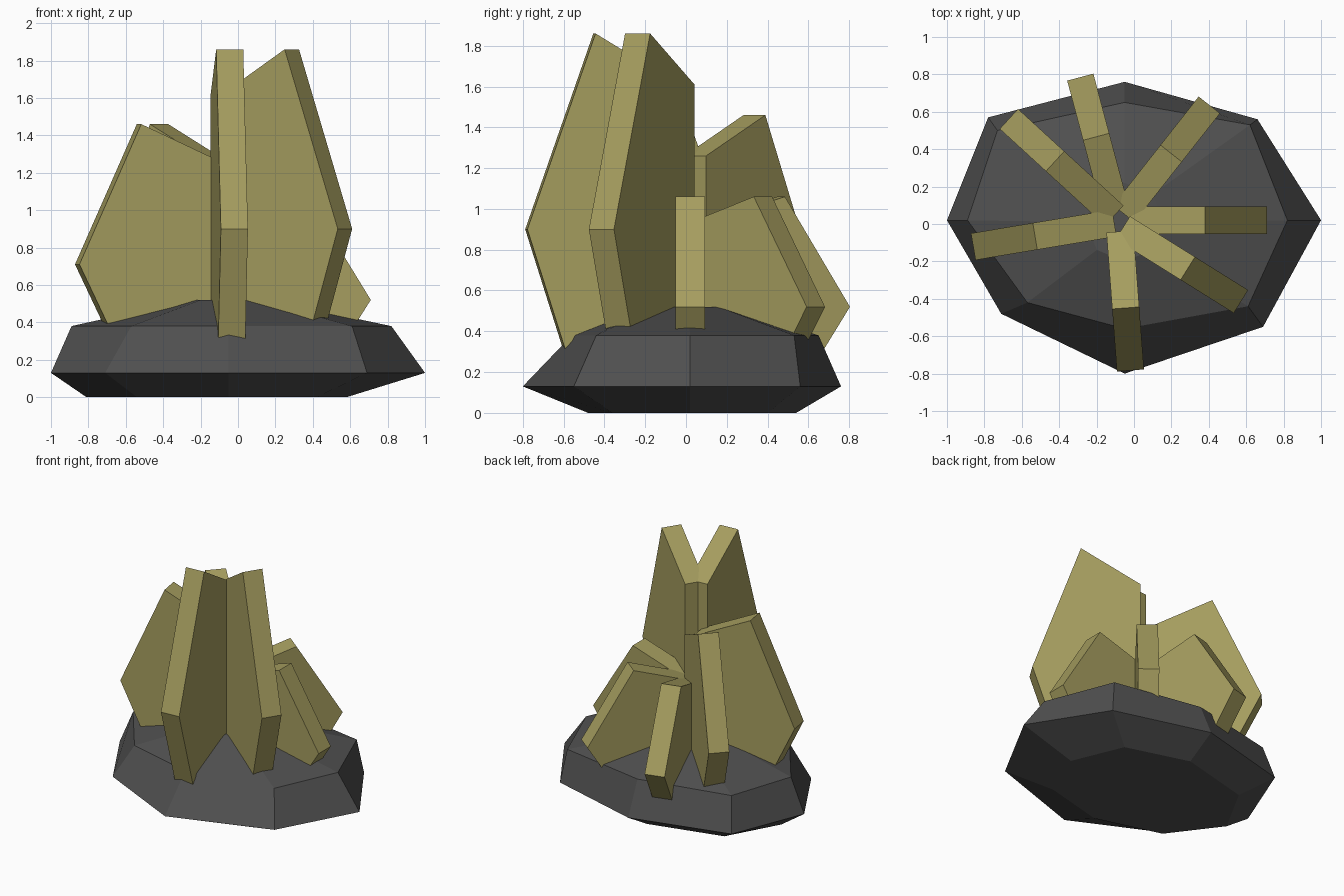
import bpy, bmesh, math
from mathutils import Vector

if "Cube" in bpy.data.objects:
    bpy.data.objects.remove(bpy.data.objects["Cube"])


def material(name, rgb):
    m = bpy.data.materials.new(name)
    m.diffuse_color = (*rgb, 1)
    m.use_nodes = True
    m.node_tree.nodes["Principled BSDF"].inputs["Base Color"].default_value = m.diffuse_color
    return m


ROCK = material("dark grey stone", (0.08, 0.08, 0.08))
CRYSTAL = material("olive yellow crystal", (0.38, 0.34, 0.115))


def finish(name, bm, mat):
    bmesh.ops.recalc_face_normals(bm, faces=bm.faces)
    me = bpy.data.meshes.new(name)
    bm.to_mesh(me)
    bm.free()
    me.materials.append(mat)
    ob = bpy.data.objects.new(name, me)
    bpy.context.collection.objects.link(ob)
    return ob


# Rock base: irregular eight-sided rings stacked by height
RINGS = [
    (0.00, [(-.81, .02), (-.60, .40), (-.05, .54), (.42, .40),
            (.58, .02), (.42, -.36), (-.05, -.48), (-.54, -.34)]),
    (0.13, [(-1, .02), (-.78, .57), (-.05, .76), (.66, .56),
            (1, .02), (.69, -.55), (-.05, -.80), (-.71, -.48)]),
    (0.38, [(-.89, .02), (-.73, .50), (-.05, .65), (.62, .53),
            (.82, .02), (.61, -.44), (-.05, -.56), (-.57, -.42)]),
    (0.52, [(-.05 - .21 * math.cos(i * math.pi / 4),
             .01 + .21 * math.sin(i * math.pi / 4)) for i in range(8)]),
]
bm = bmesh.new()
rings = [[bm.verts.new((x, y, z)) for x, y in pts] for z, pts in RINGS]
for a, b in zip(rings, rings[1:]):
    for i in range(8):
        j = (i + 1) % 8
        bm.faces.new((a[i], a[j], b[j], b[i]))
bm.faces.new(rings[0])
bm.faces.new(rings[-1])
finish("rock_base", bm, ROCK)

# Crystal slabs: (distance from inner edge, height) profiles, 0.145 thick
TALL = [(0, .25), (0, 1.61), (.41, 1.86), (.745, .90), (.53, .22)]
MEDIUM = [(0, .25), (0, 1.26), (.43, 1.46), (.765, .71), (.53, .22)]
SMALL = [(0, .25), (0, .93), (.41, 1.06), (.74, .52), (.55, .22)]


def slab(name, profile, inner, angle, width=0.145):
    a = math.radians(angle)
    out = Vector((math.cos(a), math.sin(a), 0))
    side = Vector((-out.y, out.x, 0)) * width / 2
    bm = bmesh.new()
    loops = [[bm.verts.new(Vector((*inner, z)) + out * r + side * s)
              for r, z in profile] for s in (-1, 1)]
    for loop in loops:
        bm.faces.new(loop)
    n = len(profile)
    for i in range(n):
        j = (i + 1) % n
        bm.faces.new((loops[0][i], loops[0][j], loops[1][j], loops[1][i]))
    finish(name, bm, CRYSTAL)


slab("tall_crystal_front", TALL, (-.075, -.04), -85.7)
slab("tall_crystal_front_right", TALL, (-.06, -.02), -32)
slab("medium_crystal_left", MEDIUM, (-.105, .005), 189.5)
slab("medium_crystal_back_left", MEDIUM, (-.105, .045), 137.5)
slab("small_crystal_back", SMALL, (-.097, .07), 104.9)
slab("small_crystal_back_right", SMALL, (-.055, .055), 51.8)
slab("small_crystal_right", SMALL, (-.03, .02), 0)
